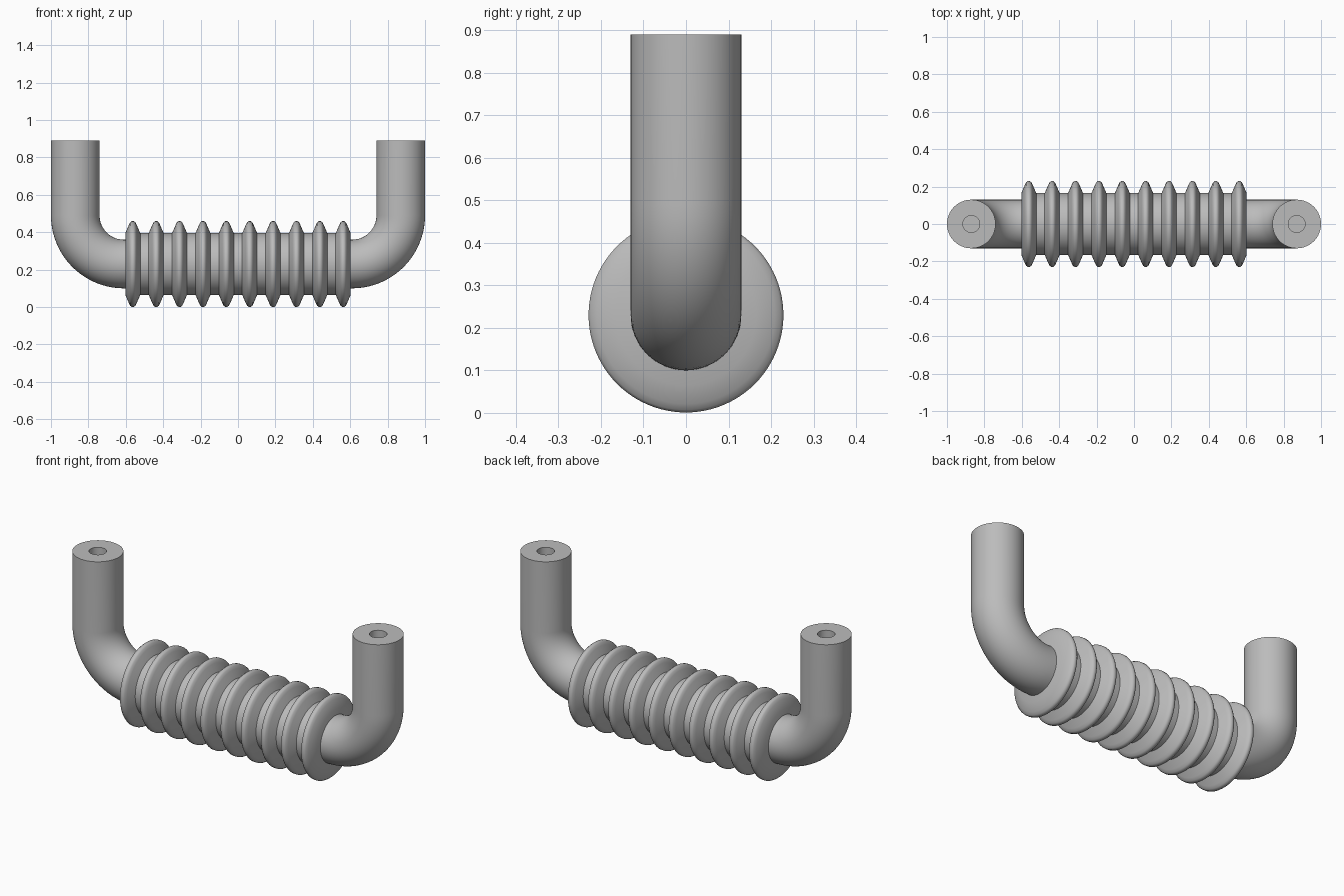
import bpy, bmesh
from math import sin, cos, pi, radians

cube = bpy.data.objects.get("Cube")
if cube:
    bpy.data.objects.remove(cube)

grey = bpy.data.materials.new("satin_grey")
grey.use_nodes = True
colour = (0.5, 0.5, 0.5, 1)
grey.diffuse_color = colour
grey.node_tree.nodes["Principled BSDF"].inputs["Base Color"].default_value = colour


def skin(name, rings, sides=64):
    """Join circles (x, z, heading in the xz plane, radius) into a capped solid."""
    bm = bmesh.new()
    loops = []
    for x, z, a, r in rings:
        loop = []
        for i in range(sides):
            t = 2 * pi * i / sides
            n = r * cos(t)
            loop.append(bm.verts.new((x - n * sin(a), r * sin(t), z + n * cos(a))))
        loops.append(loop)
    for lo, hi in zip(loops, loops[1:]):
        for i in range(sides):
            j = (i + 1) % sides
            bm.faces.new((lo[i], lo[j], hi[j], hi[i]))
    bm.faces.new(loops[0])
    bm.faces.new(loops[-1])
    bmesh.ops.recalc_face_normals(bm, faces=bm.faces[:])
    mesh = bpy.data.meshes.new(name)
    bm.to_mesh(mesh)
    bm.free()
    mesh.materials.append(grey)
    obj = bpy.data.objects.new(name, mesh)
    bpy.context.collection.objects.link(obj)
    bpy.ops.object.select_all(action='DESELECT')
    obj.select_set(True)
    bpy.context.view_layer.objects.active = obj
    bpy.ops.object.shade_smooth_by_angle(angle=radians(40))
    return obj


# Bent bar with a blind screw hole in each end
AXIS_Z, TUBE_R, HOLE_R = 0.23, 0.13, 0.045
BEND_X, BEND_R, TOP_Z, HOLE_DEPTH = 0.61, 0.26, 0.89, 0.2
BEND_Z = AXIS_Z + BEND_R
ARM_X = BEND_X + BEND_R
STEPS = 20

half = [(-ARM_X, TOP_Z - HOLE_DEPTH, -pi / 2, HOLE_R),
        (-ARM_X, TOP_Z, -pi / 2, HOLE_R),
        (-ARM_X, TOP_Z, -pi / 2, TUBE_R)]
for k in range(STEPS + 1):
    a = -pi / 2 * (1 - k / STEPS)
    half.append((-BEND_X + BEND_R * sin(a), BEND_Z - BEND_R * cos(a), a, TUBE_R))
other = [(-x, z, -a, r) for x, z, a, r in reversed(half)]
skin("handle_bar", half + other)

# Ribbed grip sleeve
RIBS, PITCH = 10, 0.125
rise = [(-0.04, 0.165), (-0.021, 0.209), (-0.014, 0.223), (-0.006, 0.229)]
rib = rise + [(-x, r) for x, r in reversed(rise)]
sleeve = []
for k in range(RIBS):
    centre = (k - (RIBS - 1) / 2) * PITCH
    sleeve += [(centre + x, AXIS_Z, 0, r) for x, r in rib]
skin("ribbed_grip", sleeve, 96)
